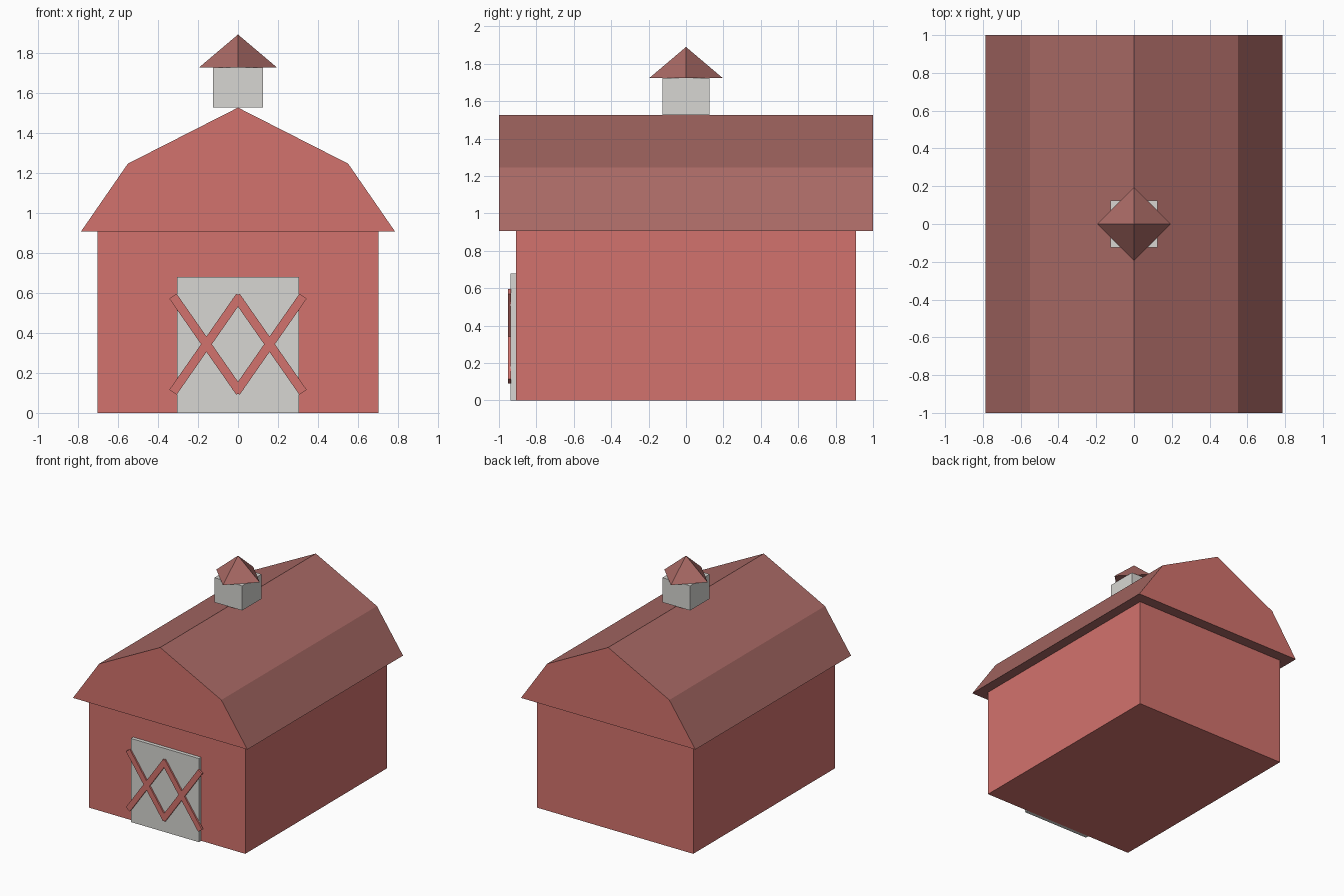
import bpy, bmesh, math
from mathutils import Matrix, Vector

cube = bpy.data.objects.get("Cube")
if cube:
    bpy.data.objects.remove(cube, do_unlink=True)


def material(name, rgb):
    mat = bpy.data.materials.new(name)
    mat.use_nodes = True
    colour = (*rgb, 1.0)
    mat.diffuse_color = colour
    mat.node_tree.nodes["Principled BSDF"].inputs["Base Color"].default_value = colour
    return mat


barn_red = material("barn red", (0.65, 0.17, 0.153))
roof_brown = material("roof brown", (0.39, 0.14, 0.128))
pale_grey = material("pale grey", (0.68, 0.675, 0.645))


def finish(name, bm, *mats):
    bmesh.ops.recalc_face_normals(bm, faces=bm.faces[:])
    mesh = bpy.data.meshes.new(name)
    bm.to_mesh(mesh)
    bm.free()
    for mat in mats:
        mesh.materials.append(mat)
    obj = bpy.data.objects.new(name, mesh)
    bpy.context.collection.objects.link(obj)
    return obj


def box(name, centre, size, mat, turn=0.0):
    """Box of the given size, turned about the y axis."""
    bm = bmesh.new()
    place = (Matrix.Translation(centre) @ Matrix.Rotation(turn, 4, "Y")
             @ Matrix.Diagonal((*size, 1.0)))
    bmesh.ops.create_cube(bm, size=1.0, matrix=place)
    return finish(name, bm, mat)


# Walls
EAVE = 0.905
box("barn_walls", (0, 0, EAVE / 2), (1.405, 1.82, EAVE), barn_red)

# Gambrel roof: half profile mirrored and extruded, red gable ends
half = [(0.785, EAVE), (0.55, 1.245)]
profile = half + [(0, 1.525)] + [(-x, z) for x, z in reversed(half)]
bm = bmesh.new()
gable = bm.faces.new([bm.verts.new((x, -1, z)) for x, z in profile])
extruded = bmesh.ops.extrude_face_region(bm, geom=[gable], use_keep_orig=True)
bmesh.ops.translate(bm, vec=(0, 2, 0),
                    verts=[v for v in extruded["geom"] if isinstance(v, bmesh.types.BMVert)])
bmesh.ops.recalc_face_normals(bm, faces=bm.faces[:])
for face in bm.faces:
    face.material_index = 1 if abs(face.normal.y) > 0.9 else 0
finish("gambrel_roof", bm, roof_brown, barn_red)

# Door with two crossed braces on each half
box("barn_door", (0, -0.922, 0.34), (0.61, 0.034, 0.68), pale_grey)
for side, label in ((-1, "right"), (1, "left")):
    for rise, lean in ((-1, "falling"), (1, "rising")):
        start = Vector((side * 0.325, 0, 0.343 - rise * 0.24))
        end = Vector((-side * 0.01, 0, 0.343 + rise * 0.24))
        run = end - start
        middle = (start + end) / 2
        box(f"door_brace_{label}_{lean}", (middle.x, -0.944, middle.z),
            (run.length, 0.016, 0.044), barn_red, -math.atan2(run.z, run.x))

# Cupola
box("cupola_box", (0, 0, 1.625), (0.25, 0.25, 0.2), pale_grey)
bm = bmesh.new()
bmesh.ops.create_cone(bm, cap_ends=True, segments=4, radius1=0.195, radius2=0,
                      depth=0.165, matrix=Matrix.Translation((0, 0, 1.8075)))
bmesh.ops.remove_doubles(bm, verts=bm.verts[:], dist=0.0001)
finish("cupola_roof", bm, roof_brown)
